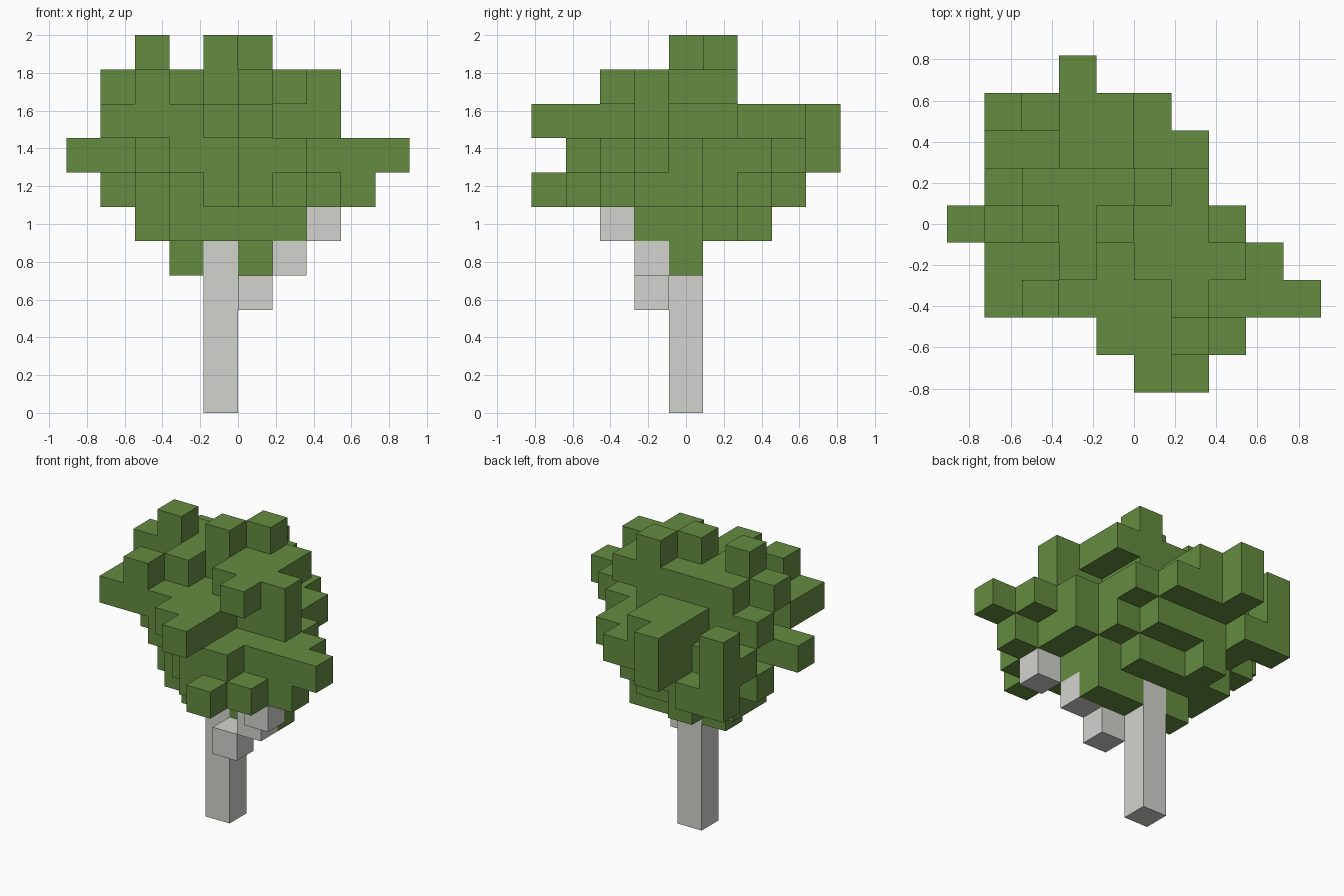
import bpy
import bmesh
from mathutils import Vector

CELL = 2 / 11
ORIGIN = Vector((-5, -4.5, 0))

old = bpy.data.objects.get("Cube")
if old:
    bpy.data.objects.remove(old, do_unlink=True)


def make_material(name, rgb):
    mat = bpy.data.materials.new(name)
    mat.use_nodes = True
    color = (*rgb, 1)
    mat.diffuse_color = color
    mat.node_tree.nodes["Principled BSDF"].inputs["Base Color"].default_value = color
    return mat


def add_layer(cells, level, first_row, spans):
    """Fill one horizontal slice; each span is the first and last column of a row."""
    for row, (start, end) in enumerate(spans, first_row):
        for column in range(start, end + 1):
            cells.add((column, row, level))


def cell_face(cell, axis, side):
    """Corners of one square side of a cell, wound outward."""
    u = Vector([float(n == (axis + 1) % 3) for n in range(3)])
    v = Vector([float(n == (axis + 2) % 3) for n in range(3)])
    base = Vector(cell)
    base[axis] += side
    corners = [base, base + u, base + u + v, base + v]
    return corners if side else corners[::-1]


def build_blocks(name, cells, solid, mat):
    """Make a mesh of the outer sides of the cells, with flat areas merged."""
    bm = bmesh.new()
    corner_verts = {}
    for cell in sorted(cells):
        for axis in range(3):
            for side in (0, 1):
                neighbour = list(cell)
                neighbour[axis] += 1 if side else -1
                if tuple(neighbour) in solid:
                    continue
                face_verts = []
                for corner in cell_face(cell, axis, side):
                    key = tuple(round(c) for c in corner)
                    if key not in corner_verts:
                        corner_verts[key] = bm.verts.new((corner + ORIGIN) * CELL)
                    face_verts.append(corner_verts[key])
                bm.faces.new(face_verts)
    bmesh.ops.dissolve_limit(bm, angle_limit=0.01, verts=bm.verts[:], edges=bm.edges[:])
    mesh = bpy.data.meshes.new(name)
    bm.to_mesh(mesh)
    bm.free()
    mesh.materials.append(mat)
    obj = bpy.data.objects.new(name, mesh)
    bpy.context.collection.objects.link(obj)
    return obj


leaf_green = make_material("leaf_green", (0.13, 0.26, 0.051))
bark_grey = make_material("bark_grey", (0.65, 0.65, 0.62))

# Trunk and the stepped side branch
trunk = {(4, 4, level) for level in range(6)}
branch = {(5, 3, 3), (6, 3, 4), (7, 2, 5)}

# Foliage slices, lowest first, rows running front to back
leaves = set()
add_layer(leaves, 4, 4, [(3, 6)])
add_layer(leaves, 5, 3, [(3, 6), (2, 6), (2, 5), (3, 3)])
add_layer(leaves, 6, 0, [(6, 6), (5, 7), (4, 8), (3, 7), (2, 7), (1, 6), (2, 5), (1, 2)])
add_layer(leaves, 7, 1, [(5, 6), (3, 9), (2, 8), (0, 7), (2, 6), (1, 6), (3, 5), (3, 3)])
add_layer(leaves, 8, 0, [(5, 5), (4, 5), (1, 5), (1, 7), (2, 5), (1, 5), (3, 4), (3, 4), (3, 3)])
add_layer(leaves, 9, 3, [(5, 7), (1, 6), (2, 6)])

# Single blocks that stick out of the crown
leaves |= {(1, 7, 7), (1, 7, 8), (2, 2, 9), (6, 2, 9), (3, 3, 9)}
leaves |= {(2, 4, 10), (4, 4, 10), (5, 5, 10)}

leaves -= trunk | branch
solid = trunk | branch | leaves
build_blocks("trunk", trunk, solid, bark_grey)
build_blocks("side_branch", branch, solid, bark_grey)
build_blocks("foliage", leaves, solid, leaf_green)
